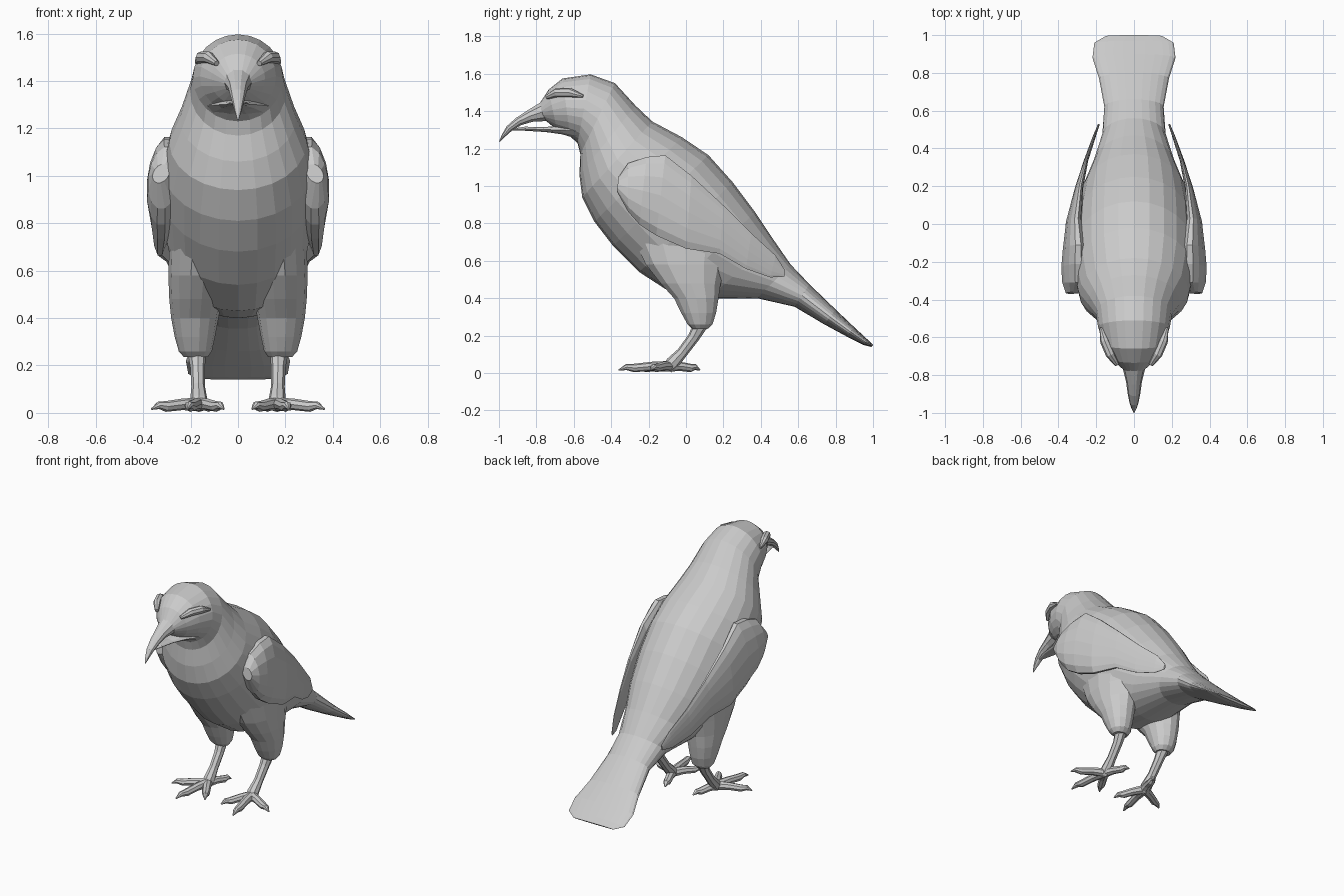
import bpy, bmesh
from math import cos, sin, pi
from mathutils import Vector as V


def ring(c, u, v, n):
    return [c + u * cos(2 * pi * i / n) + v * sin(2 * pi * i / n) for i in range(n)]


def loft(name, rings, mirror=False):
    """Skin a list of equal rings, cap both ends, optionally mirror in x."""
    bm = bmesh.new()
    rows = [[bm.verts.new(p) for p in r] for r in rings]
    n = len(rows[0])
    for a, b in zip(rows, rows[1:]):
        for i in range(n):
            j = (i + 1) % n
            bm.faces.new((a[i], a[j], b[j], b[i]))
    bm.faces.new(rows[0][::-1])
    bm.faces.new(rows[-1])
    bmesh.ops.recalc_face_normals(bm, faces=bm.faces)
    me = bpy.data.meshes.new(name)
    bm.to_mesh(me)
    bm.free()
    ob = bpy.data.objects.new(name, me)
    bpy.context.collection.objects.link(ob)
    if mirror:
        ob.modifiers.new("mirror", 'MIRROR').use_mirror_merge = False
    return ob


def profile_loft(name, secs, n):
    """Sections: top y, top z, bottom y, bottom z, half width (on x = 0)."""
    rs = []
    for ty, tz, by, bz, w in secs:
        t, b = V((0, ty, tz)), V((0, by, bz))
        rs.append(ring((t + b) / 2, V((w, 0, 0)), (t - b) / 2, n))
    return loft(name, rs)


def tube(name, pts, n=8, flat=1.0):
    """Tapered limb along points (x, y, z, radius), mirrored."""
    ps = [V(p[:3]) for p in pts]
    rs = []
    for i, p in enumerate(ps):
        d = (ps[min(i + 1, len(ps) - 1)] - ps[max(i - 1, 0)]).normalized()
        u = d.cross(V((0, 0, 1))).normalized()
        v = u.cross(d)
        r = pts[i][3]
        rs.append(ring(p, u * r, v * r * flat, n))
    return loft(name, rs, True)


# Head, body and fanned tail in one skin
profile_loft("body", [
    (-.79, 1.43, -.75, 1.35, .055), (-.735, 1.515, -.69, 1.30, .115),
    (-.66, 1.575, -.62, 1.265, .16), (-.51, 1.597, -.58, 1.23, .19),
    (-.38, 1.55, -.565, 1.17, .203), (-.27, 1.43, -.57, 1.06, .245),
    (-.18, 1.345, -.555, .94, .29), (-.02, 1.26, -.49, .81, .318),
    (.12, 1.165, -.39, .68, .32), (.25, 1.02, -.25, .54, .31),
    (.37, .86, -.08, .43, .28), (.47, .71, .12, .40, .22),
    (.56, .58, .38, .40, .168), (.66, .475, .58, .355, .157),
    (.80, .34, .74, .26, .185), (.90, .245, .86, .195, .22),
    (.97, .18, .95, .15, .21), (1.0, .15, .99, .14, .15)], 24)

# Hooked upper beak and slim lower beak
profile_loft("upper_beak", [
    (-.68, 1.50, -.66, 1.34, .10), (-.77, 1.455, -.74, 1.345, .062),
    (-.85, 1.405, -.82, 1.342, .042), (-.91, 1.365, -.88, 1.325, .034),
    (-.96, 1.32, -.93, 1.295, .024), (-.985, 1.275, -.965, 1.265, .014),
    (-1.0, 1.238, -.995, 1.235, .003)], 10)
profile_loft("lower_beak", [
    (-.60, 1.34, -.58, 1.25, .13), (-.68, 1.325, -.66, 1.275, .085),
    (-.76, 1.315, -.75, 1.288, .05), (-.86, 1.318, -.86, 1.295, .032),
    (-.94, 1.305, -.94, 1.298, .008)], 10)

# Brow ridge over each eye
tube("brow", [(.09, -.745, 1.475, .012), (.125, -.69, 1.50, .025),
              (.155, -.62, 1.50, .025), (.175, -.55, 1.48, .008)], 8)

# Folded wings: top y, z, bottom y, z, centre x, half thickness
rs = []
for ty, tz, by, bz, x, th in [
        (-.36, 1.05, -.37, .97, .335, .035), (-.31, 1.125, -.31, .86, .325, .07),
        (-.21, 1.16, -.25, .79, .325, .075), (-.11, 1.17, -.16, .73, .325, .067),
        (.03, 1.06, 0, .66, .33, .042), (.20, .90, .18, .635, .298, .022),
        (.35, .75, .32, .555, .258, .012), (.48, .63, .45, .51, .212, .008),
        (.53, .55, .525, .515, .188, .005)]:
    t, b = V((x - .03 * min(1, th * 20), ty, tz)), V((x, by, bz))
    rs.append(ring((t + b) / 2, V((th, 0, 0)), (t - b) / 2, 14))
loft("wings", rs, True)

# Feathered thighs: x, y, z, half width, half depth
loft("thighs", [ring(V((x, y, z)), V((a, 0, 0)), V((0, b, 0)), 14)
                for x, y, z, a, b in [
                    (.16, -.01, .72, .13, .28), (.172, 0, .58, .122, .22),
                    (.178, .025, .48, .112, .165), (.182, .055, .40, .10, .122),
                    (.182, .068, .32, .085, .095), (.18, .075, .26, .07, .068),
                    (.178, .075, .235, .05, .04)]], True)

# Shanks and four-toed feet
tube("shanks", [(.175, .085, .27, .04), (.17, .04, .19, .031),
                (.168, -.02, .11, .029), (.165, -.075, .05, .037),
                (.165, -.10, .025, .03)])
for name, x, y in [("outer_toe", .365, -.19), ("middle_toe", .215, -.36),
                   ("inner_toe", .06, -.27), ("back_toe", .105, .075)]:
    s, e = V((.165, -.09, .035)), V((x, y, .018))
    pts = [(*s.lerp(e, f), 0) for f in (0, .35, .7, .85, 1)]
    tube(name, [(p[0], p[1], z, r) for p, z, r in zip(
        pts, (.036, .036, .027, .032, .016), (.032, .027, .025, .018, .004))], 8, .9)
